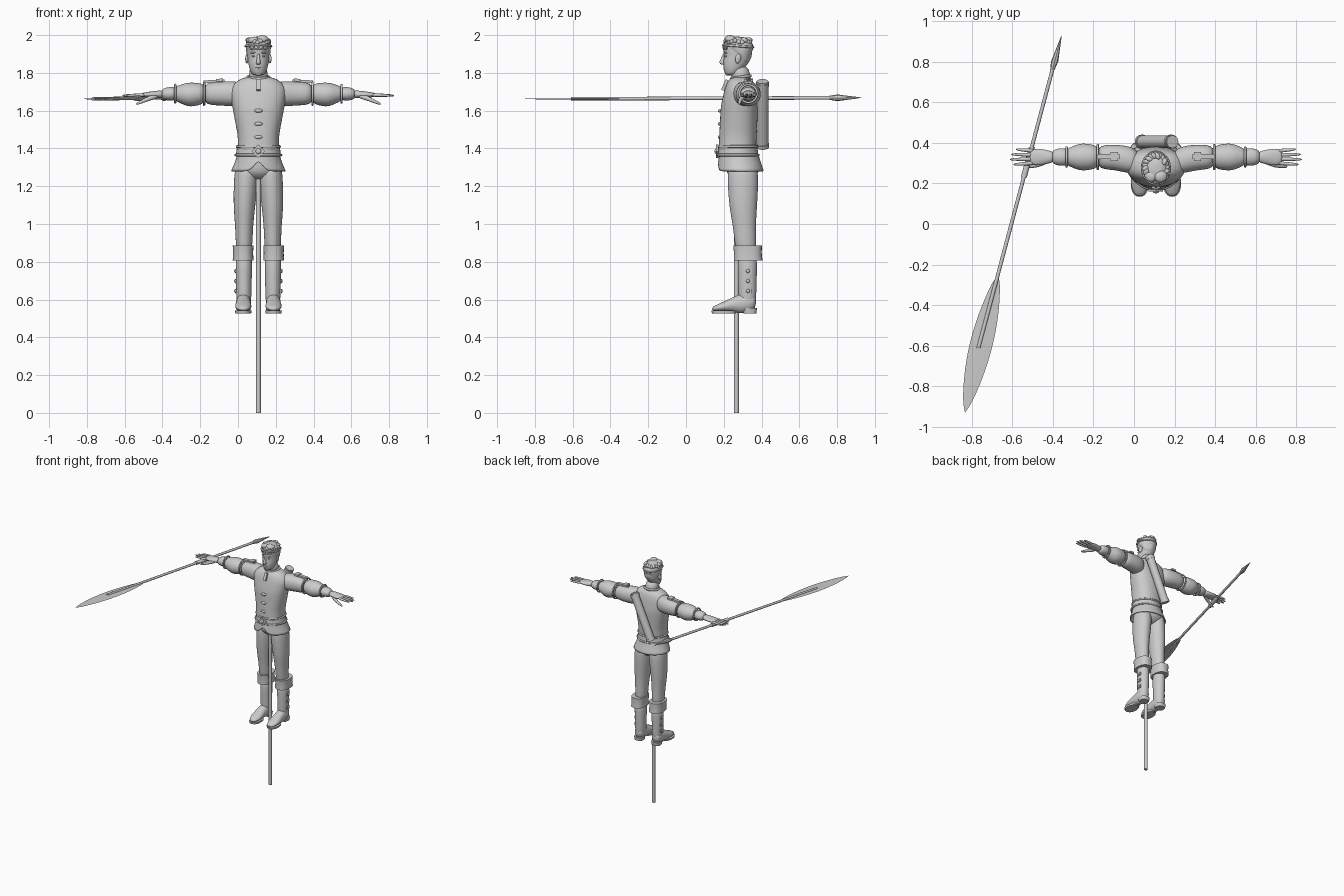
import bpy, bmesh, math, random
from mathutils import Vector

cube = bpy.data.objects.get("Cube")
if cube:
    bpy.data.objects.remove(cube)
random.seed(4)
CENTRE = Vector((.108, 0, 0))       # middle of the body
SIDES = {"left": 1, "right": -1}
QUARTER = math.pi / 2

SHADE = (.6, .6, .6, 1)
grey = bpy.data.materials.new("plain_grey")
grey.use_nodes = True
grey.diffuse_color = SHADE
grey.node_tree.nodes["Principled BSDF"].inputs["Base Color"].default_value = SHADE


def place(point, side=1):
    """Body point to world point, mirrored for the right side."""
    x, y, z = point
    return CENTRE + Vector((side * x, y, z))


def finish(ob, name, angle=40):
    ob.name = name
    ob.data.materials.append(grey)
    bpy.ops.object.select_all(action='DESELECT')
    ob.select_set(True)
    bpy.context.view_layer.objects.active = ob
    bpy.ops.object.shade_smooth_by_angle(angle=math.radians(angle))
    return ob


def along(path, t):
    """Point at share t of a path of evenly timed points."""
    f = t * (len(path) - 1)
    i = min(int(f), len(path) - 2)
    return Vector(path[i]).lerp(Vector(path[i + 1]), f - i)


def sweep(name, path, widths, depths=None, flat=1, side=1, subdiv=1, n=20, power=2, caps=True):
    """Skin of evenly spaced oval rings along a path."""
    way = (Vector(path[-1]) - Vector(path[0])).normalized()
    if max(abs(c) for c in way) > .95:
        way = Vector([round(c) for c in way])
    across = Vector((1, 0, 0)) if abs(way.z) > .8 else Vector((0, 0, 1)).cross(way)
    across = (across - way * across.dot(way)).normalized()
    over = way.cross(across)
    depths = depths or [w * flat for w in widths]
    bm = bmesh.new()
    rings = []
    for i, (w, d) in enumerate(zip(widths, depths)):
        middle = along(path, i / (len(widths) - 1))
        ring = []
        for k in range(n):
            c, s = math.cos(math.tau * k / n), math.sin(math.tau * k / n)
            u = w * math.copysign(abs(c) ** (2 / power), c)
            v = d * math.copysign(abs(s) ** (2 / power), s)
            ring.append(bm.verts.new(place(middle + across * u + over * v, side)))
        rings.append(ring)
    for low, high in zip(rings, rings[1:]):
        for k in range(n):
            j = (k + 1) % n
            bm.faces.new((low[k], low[j], high[j], high[k]))
    if caps:
        bm.faces.new(rings[0])
        bm.faces.new(rings[-1])
    bmesh.ops.recalc_face_normals(bm, faces=bm.faces)
    me = bpy.data.meshes.new(name)
    bm.to_mesh(me)
    bm.free()
    ob = bpy.data.objects.new(name, me)
    bpy.context.collection.objects.link(ob)
    if subdiv:
        mod = ob.modifiers.new("rounding", 'SUBSURF')
        mod.levels = mod.render_levels = subdiv
    return finish(ob, name, 180 if subdiv else 40)


def rod(name, start, end, radius, n=16):
    return sweep(name, [start, end], [radius, radius], subdiv=0, n=n)


def box(name, loc, size, rot=(0, 0, 0), side=1):
    bpy.ops.mesh.primitive_cube_add(size=1, location=place(loc, side), rotation=rot)
    bpy.context.object.scale = size
    return finish(bpy.context.object, name)


def ball(name, loc, size, rot=(0, 0, 0), side=1):
    bpy.ops.mesh.primitive_uv_sphere_add(segments=16, ring_count=10, location=place(loc, side), rotation=rot)
    bpy.context.object.scale = size
    return finish(bpy.context.object, name, 80)


def hoop(name, loc, major, minor, depth=1, rot=(0, 0, 0), side=1):
    bpy.ops.mesh.primitive_torus_add(major_radius=major, minor_radius=minor, location=place(loc, side),
                                     rotation=rot, major_segments=32, minor_segments=8)
    bpy.context.object.scale.y = depth
    return finish(bpy.context.object, name, 80)


# Stand
rod("stand_pole", (0, .267, 0), (0, .267, 1.27), .013)

# Tunic, collar and clasps
sweep("tunic", [(0, .27, 1.36), (0, .28, 1.57), (0, .29, 1.785)],
      [.11, .11, .11, .12, .13, .14, .15, .15, .08],
      [.1, .1, .1, .1, .1, .1, .09, .08, .055], power=2.3, subdiv=2)
hoop("collar", (0, .29, 1.777), .056, .008, .92, (.15, 0, 0))
for i in range(3):
    ball("tunic_clasp", (0, .18, 1.46 + .07 * i), (.022, .01, .01))
box("collar_slit", (0, .207, 1.735), (.022, .02, .06), (-.4, 0, 0))

# Skirt, lifted to a notch at the front
skirt = sweep("tunic_skirt", [(0, .275, 1.4), (0, .29, 1.28)], [.108, .112, .12, .133, .145],
              [.1, .105, .11, .117, .122], n=32, caps=False)
for v in skirt.data.vertices:
    if v.co.y < .25 and v.co.z < 1.33:
        v.co.z += max(0, 1 - abs(v.co.x - CENTRE.x) / .04) * (1.345 - v.co.z)
skirt.modifiers.new("cloth", 'SOLIDIFY').thickness = .006

# Belt and diamond buckle
sweep("belt", [(0, .276, 1.36), (0, .276, 1.41)], [.12, .113], flat=.9, subdiv=0, n=32)
hoop("belt_top_edge", (0, .276, 1.41), .113, .007, .9)
hoop("belt_low_edge", (0, .276, 1.365), .12, .007, .9)
box("belt_buckle", (0, .166, 1.385), (.05, .014, .05), (0, QUARTER / 2, 0))
ball("buckle_stone", (0, .159, 1.385), (.015, .008, .015))

# Hips
sweep("hips", [(0, .28, 1.38), (0, .3, 1.3), (0, .3, 1.225)], [.105, .115, .125, .12, .04], flat=.72)

for label, side in SIDES.items():
    # Leg and boot
    sweep(label + "_leg", [(.06, .3, 1.34), (.075, .303, 1.08), (.076, .32, .82)],
          [.058, .065, .062, .057, .048, .045, .04], flat=1.28, side=side)
    sweep(label + "_boot_cuff", [(.081, .329, .807), (.081, .326, .886)], [.055, .053, .055], flat=1.38,
          side=side, subdiv=0, n=28, power=2.4)
    sweep(label + "_boot_shaft", [(.077, .325, .85), (.077, .325, .54)], [.043, .044, .042, .04, .037],
          flat=1.18, side=side)
    sweep(label + "_boot_foot", [(.08, .135, .55), (.08, .25, .573), (.078, .373, .59)],
          [.02, .04, .045, .04, .04, .04, .03], [.01, .02, .03, .04, .053, .055, .04], side=side)
    sweep(label + "_boot_sole", [(.08, .2, .527), (.08, .2, .541)], [.042, .044], flat=1.5, side=side,
          subdiv=0, power=2.3)
    sweep(label + "_boot_heel", [(.078, .338, .527), (.078, .338, .555)], [.034, .038], side=side,
          subdiv=0, power=3)
    for i in range(3):
        z = .645 + .053 * i
        box(label + "_boot_strap", (.115, .328, z), (.012, .035, .024), side=side)
        ball(label + "_boot_stud", (.122, .328, z), (.007, .01, .01), side=side)

    # Sleeve in two puffed lengths
    sweep(label + "_upper_sleeve", [(.08, .305, 1.69), (.19, .328, 1.69), (.29, .33, 1.69)],
          [.055, .067, .066, .063, .061, .05], side=side, power=2.2)
    sweep(label + "_lower_sleeve", [(.28, .33, 1.69), (.36, .33, 1.685), (.445, .33, 1.69)],
          [.045, .061, .065, .068, .063, .05, .038], flat=.95, side=side, subdiv=2)
    for x, radius in ((.287, .059), (.44, .047)):
        hoop(label + "_sleeve_ring", (x, .33, 1.69), radius, .006, rot=(0, QUARTER, 0), side=side)

    # Shoulder strap and buckle
    lean = (0, side * .06, 0)
    box(label + "_shoulder_strap", (.235, .332, 1.756), (.11, .026, .014), lean, side)
    box(label + "_shoulder_buckle", (.205, .332, 1.762), (.035, .045, .014), lean, side)

    # Bracer and hand
    sweep(label + "_bracer", [(.43, .33, 1.69), (.515, .33, 1.688)], [.04, .045, .042, .03], flat=.83, side=side)
    sweep(label + "_palm", [(.5, .33, 1.687), (.625, .33, 1.683)], [.026, .033, .04, .042, .034],
          [.022, .02, .018, .014, .01], side=side)
    for i, reach in enumerate((.705, .722, .716, .692)):
        root, tip = .3 + .02 * i, .293 + .025 * i
        sweep(label + "_finger", [(.6, root, 1.683), (reach, tip, 1.68)], [.01, .01, .009, .008, .004],
              side=side, n=8)
    sweep(label + "_thumb", [(.53, .315, 1.682), (.59, .288, 1.66), (.65, .281, 1.633)],
          [.016, .015, .012, .01, .005], side=side, n=8)

# Neck, head and face
sweep("neck", [(0, .295, 1.75), (0, .283, 1.84)], [.056, .049, .046])
sweep("head", [(0, .24, 1.785), (0, .275, 1.885), (0, .27, 1.985)],
      [.03, .044, .051, .056, .058, .059, .06, .055, .035],
      [.03, .047, .062, .07, .075, .076, .077, .07, .045], subdiv=2)
sweep("nose", [(0, .198, 1.843), (0, .19, 1.86), (0, .206, 1.905)], [.009, .014, .011, .008, .007], flat=1.3, n=12)
ball("chin", (0, .219, 1.797), (.018, .012, .012))
ball("upper_lip", (0, .205, 1.829), (.018, .008, .005))
ball("lower_lip", (0, .207, 1.82), (.015, .008, .005))
for label, side in SIDES.items():
    ball(label + "_eye", (.023, .213, 1.888), (.012, .009, .006), side=side)
    ball(label + "_brow", (.024, .21, 1.907), (.018, .008, .005), (0, side * .1, side * .25), side)
    ball(label + "_ear", (.06, .276, 1.876), (.009, .016, .026), (-.2, 0, side * .3), side)

# Hair with swept locks
sweep("hair", [(0, .31, 1.85), (0, .282, 1.93), (0, .27, 1.993)], [.04, .055, .065, .067, .067, .056, .03],
      [.025, .04, .055, .077, .08, .066, .038], subdiv=2)
for k in range(22):
    turn = math.tau * k / 22
    spot = (.05 * math.cos(turn), .275 + .06 * math.sin(turn), random.uniform(1.958, 1.975))
    ball("hair_lock", spot, (.02, .013, .014), (random.uniform(-.5, .5), random.uniform(-.4, .4), turn + .6))
ball("front_quiff", (.024, .235, 1.98), (.032, .03, .019), (0, .15, .4))
ball("side_quiff", (-.026, .236, 1.973), (.03, .028, .018), (0, -.2, -.4))

# Headband with scrolls
hoop("headband", (0, .276, 1.942), .068, .006, 1.16, (-.08, 0, 0))
for side in SIDES.values():
    for x, y, radius in ((.013, .2, .013), (.035, .212, .011)):
        hoop("headband_scroll", (x, y, 1.937), radius, .004, rot=(QUARTER, 0, side * x * 12), side=side)

# Quiver slung across the back
low, top = Vector((-.073, .405, 1.405)), Vector((.082, .405, 1.755))
rod("quiver", low, top, .031, 24)
for share in (.03, .95):
    rod("quiver_band", low.lerp(top, share - .025), low.lerp(top, share + .025), .035, 24)


# Spear: shaft, grip, point and leaf blade
def on_spear(y):
    return Vector((-.712 + y * .266, y, 1.665 + y * .004))


rod("spear_shaft", on_spear(-.61), on_spear(.8), .0095, 12)
rod("spear_grip", on_spear(.23), on_spear(.38), .015, 12)
sweep("spear_point", [on_spear(.76), on_spear(.928)], [.011, .018, .012, .007, .001], subdiv=0, n=8)
leaf = [.056 * math.sin(math.pi * i / 16) ** .7 + .001 for i in range(17)]
sweep("spear_blade", [(-.778, -.25, 1.662), (-.86, -.59, 1.662), (-.94, -.928, 1.662)], leaf, flat=.04, subdiv=0, n=4)
